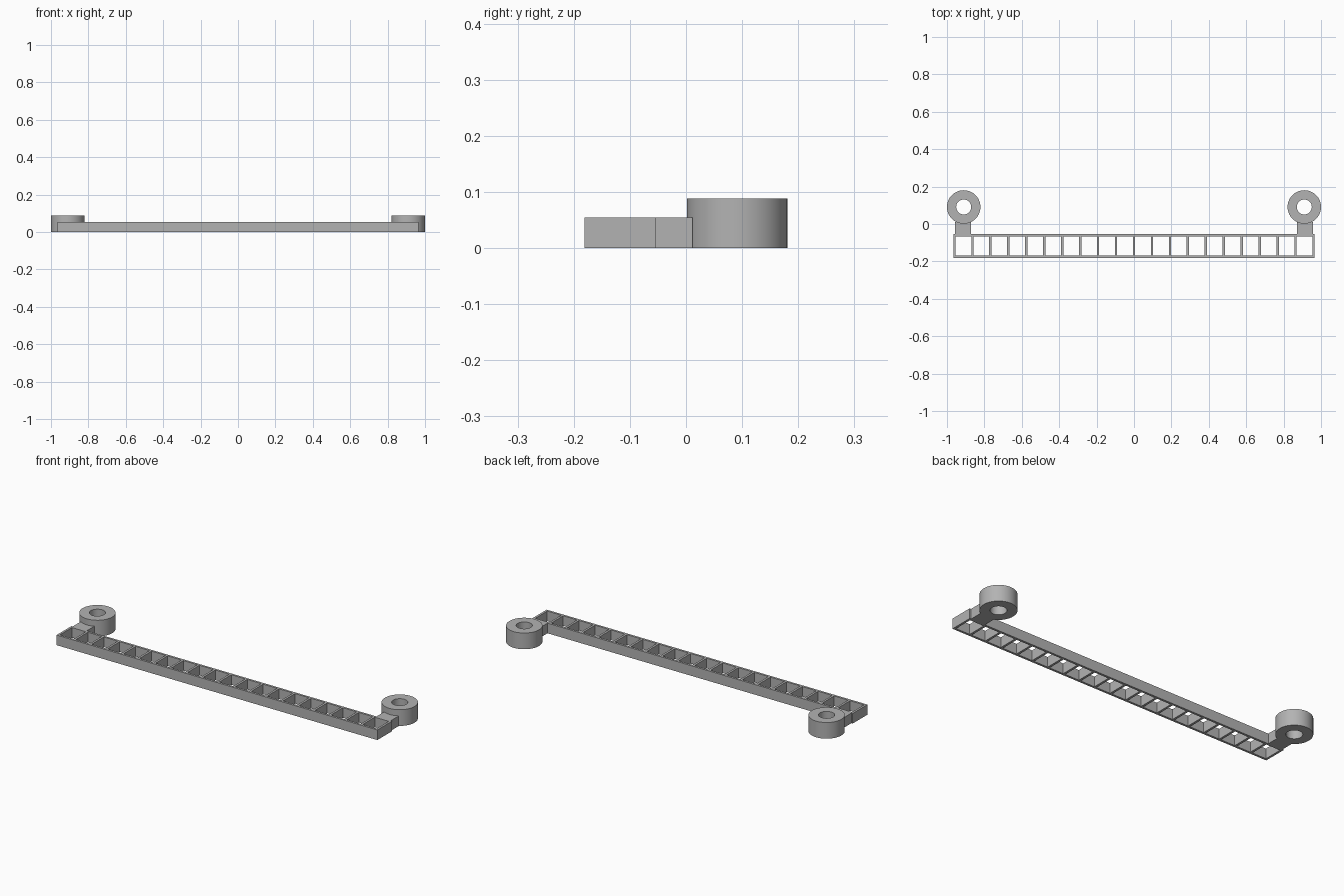
import bpy, bmesh, math

cube = bpy.data.objects.get("Cube")
if cube:
    bpy.data.objects.remove(cube, do_unlink=True)

grey = bpy.data.materials.new("plain grey")
grey.use_nodes = True
colour = (0.45, 0.45, 0.45, 1)
grey.diffuse_color = colour
grey.node_tree.nodes["Principled BSDF"].inputs["Base Color"].default_value = colour

LADDER_H, RING_H = 0.055, 0.088
PITCH, WALL = 0.096, 0.012
FRONT, BACK = -0.181, -0.054


def finish(bm, name):
    bmesh.ops.recalc_face_normals(bm, faces=bm.faces)
    mesh = bpy.data.meshes.new(name)
    bm.to_mesh(mesh)
    bm.free()
    mesh.materials.append(grey)
    obj = bpy.data.objects.new(name, mesh)
    bpy.context.collection.objects.link(obj)
    return obj


def extrude_up(bm, height):
    up = bmesh.ops.extrude_face_region(bm, geom=bm.faces[:])["geom"]
    verts = [v for v in up if isinstance(v, bmesh.types.BMVert)]
    bmesh.ops.translate(bm, verts=verts, vec=(0, 0, height))


# Ladder: a thin-walled frame with twenty open cells
def ladder():
    bm = bmesh.new()
    xs = [k * PITCH + s * WALL / 2 for k in range(-10, 11) for s in (-1, 1)]
    ys = [FRONT, FRONT + WALL, BACK - WALL, BACK]
    grid = [[bm.verts.new((x, y, 0)) for y in ys] for x in xs]
    for i in range(len(xs) - 1):
        for j in range(3):
            if i % 2 == 1 and j == 1:
                continue  # open cell
            bm.faces.new((grid[i][j], grid[i + 1][j],
                          grid[i + 1][j + 1], grid[i][j + 1]))
    extrude_up(bm, LADDER_H)
    # Merge the flat strips so the rails are clean
    bmesh.ops.dissolve_limit(bm, angle_limit=0.01, verts=bm.verts[:], edges=bm.edges[:])
    finish(bm, "ladder_frame")


# Mounting ring: a thick washer with a round through hole
def ring(side, name):
    bm = bmesh.new()
    steps = 64
    loops = []
    for r in (0.04, 0.0895):
        loops.append([bm.verts.new((side * 0.9105 + r * math.cos(a),
                                    0.091 + r * math.sin(a), 0))
                      for a in (math.tau * i / steps for i in range(steps))])
    inner, outer = loops
    for i in range(steps):
        j = (i + 1) % steps
        bm.faces.new((inner[i], outer[i], outer[j], inner[j]))
    extrude_up(bm, RING_H)
    obj = finish(bm, name)
    bpy.ops.object.select_all(action="DESELECT")
    obj.select_set(True)
    bpy.context.view_layer.objects.active = obj
    bpy.ops.object.shade_smooth_by_angle(angle=math.radians(30))


# Arm: short block joining the ladder to a ring
def arm(side, name):
    bm = bmesh.new()
    bmesh.ops.create_cube(bm, size=1)
    y0, y1 = BACK - WALL / 2, 0.012
    bmesh.ops.scale(bm, verts=bm.verts, vec=(0.086, y1 - y0, LADDER_H))
    bmesh.ops.translate(bm, verts=bm.verts,
                        vec=(side * 0.915, (y0 + y1) / 2, LADDER_H / 2))
    finish(bm, name)


ladder()
for side, label in ((1, "left"), (-1, "right")):
    ring(side, label + "_mounting_ring")
    arm(side, label + "_arm")
